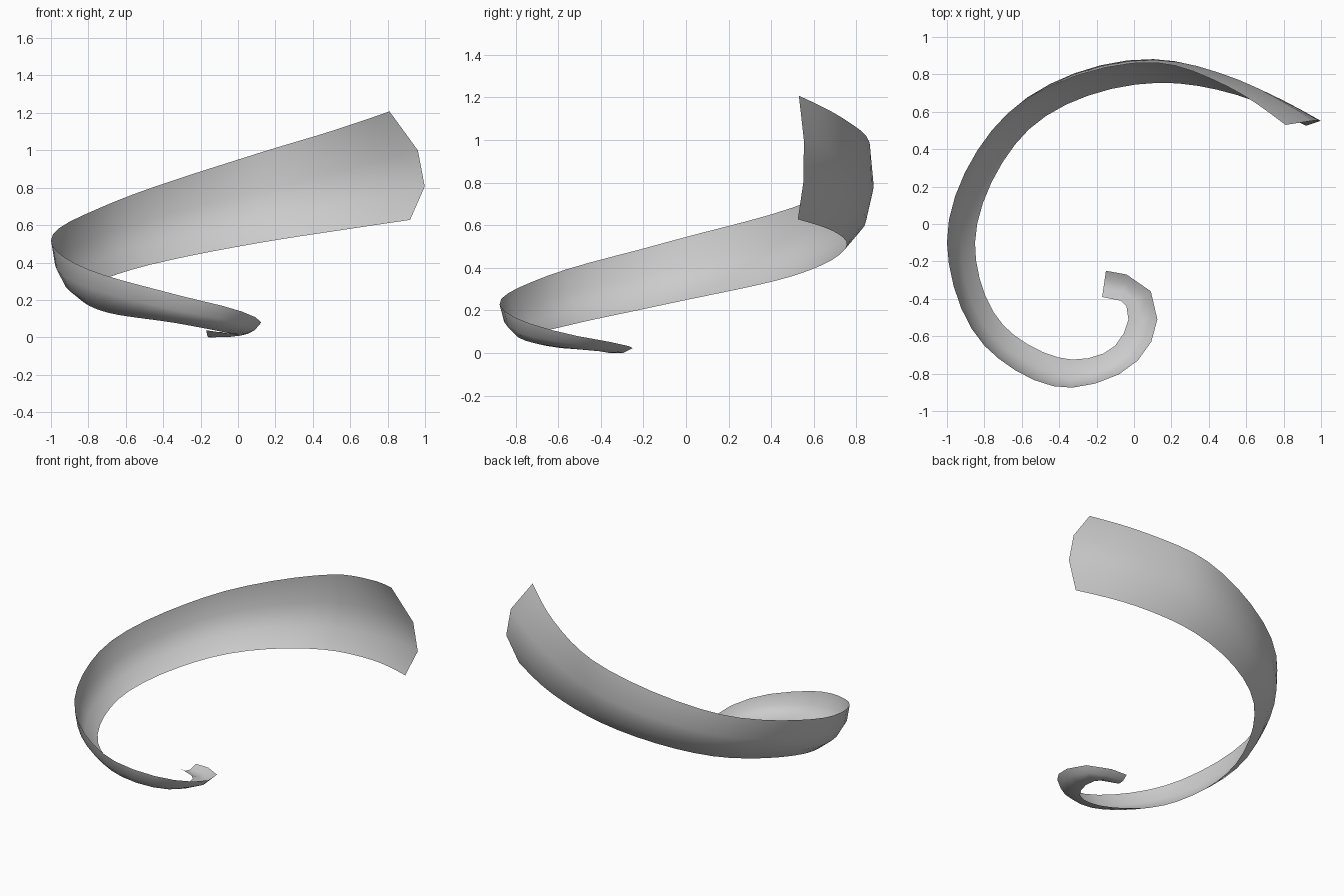
import bpy, bmesh
from mathutils import Vector as V

if "Cube" in bpy.data.objects:
    bpy.data.objects.remove(bpy.data.objects["Cube"])

# Stations along the spiral: segments to next, upper edge, lower edge, outward bulge
stations = [
    (1, (-.15, -.25, .025), (-.17, -.39, .04), (0, 0, -.028)),
    (1, (-.04, -.27, .035), (-.07, -.41, .025), (.005, 0, -.025)),
    (1, (.09, -.36, .055), (-.04, -.44, .022), (.01, .005, -.022)),
    (2, (.125, -.51, .082), (-.03, -.51, .02), (.017, 0, -.02)),
    (3, (.02, -.73, .14), (-.10, -.65, .035), (.015, -.02, -.025)),
    (5, (-.33, -.875, .23), (-.33, -.725, .078), (0, -.028, -.033)),
    (5, (-.80, -.65, .365), (-.70, -.54, .135), (-.022, -.025, -.026)),
    (6, (-1.0, -.10, .52), (-.85, -.10, .23), (-.028, 0, -.034)),
    (6, (-.678, .589, .72), (-.563, .505, .365), (-.035, .03, -.03)),
    (4, (.12, .862, .99), (.13, .755, .51), (-.02, .055, -.045)),
    (4, (.50, .735, 1.105), (.55, .69, .575), (.045, .05, -.03)),
    (0, (.81, .53, 1.21), (.92, .525, .63), (.115, .025, -.015)),
]


def section(a, d, m):
    """Four points across the cupped ribbon."""
    a, d, m = V(a), V(d), V(m)
    return [a, a.lerp(d, 1 / 3) + m, a.lerp(d, 2 / 3) + m, d]


keys = [section(*s[1:]) for s in stations]
knots = [0]
for k, q in zip(keys, keys[1:]):
    knots.append(knots[-1] + (q[1] - k[1]).length)


def slope(i, r):
    """Spline tangent of rail r at station i."""
    def chord(j):
        return (keys[j + 1][r] - keys[j][r]) / (knots[j + 1] - knots[j])
    n = len(keys) - 1
    if i == 0:
        return 1.5 * chord(0) - .5 * slope(1, r)
    if i == n:
        return 1.5 * chord(n - 1) - .5 * slope(n - 1, r)
    h0, h1 = knots[i] - knots[i - 1], knots[i + 1] - knots[i]
    return (chord(i - 1) * h1 + chord(i) * h0) / (h0 + h1)


def point(i, r, t):
    h = knots[i + 1] - knots[i]
    return (keys[i][r] * (2*t**3 - 3*t*t + 1) + slope(i, r) * h * (t**3 - 2*t*t + t)
            + keys[i + 1][r] * (3*t*t - 2*t**3) + slope(i + 1, r) * h * (t**3 - t*t))


# Spiral ribbon lofted through the stations
bm = bmesh.new()
rows = []
for i, s in enumerate(stations[:-1]):
    for j in range(s[0]):
        rows.append([bm.verts.new(point(i, r, j / s[0])) for r in range(4)])
rows.append([bm.verts.new(p) for p in keys[-1]])
for p, q in zip(rows, rows[1:]):
    for r in range(3):
        bm.faces.new((p[r], p[r + 1], q[r + 1], q[r])).smooth = True
low = min(v.co.z for v in bm.verts)
for v in bm.verts:
    v.co.z -= low
mesh = bpy.data.meshes.new("spiral_ribbon")
bm.to_mesh(mesh)
bm.free()
bpy.context.collection.objects.link(bpy.data.objects.new("spiral_ribbon", mesh))
